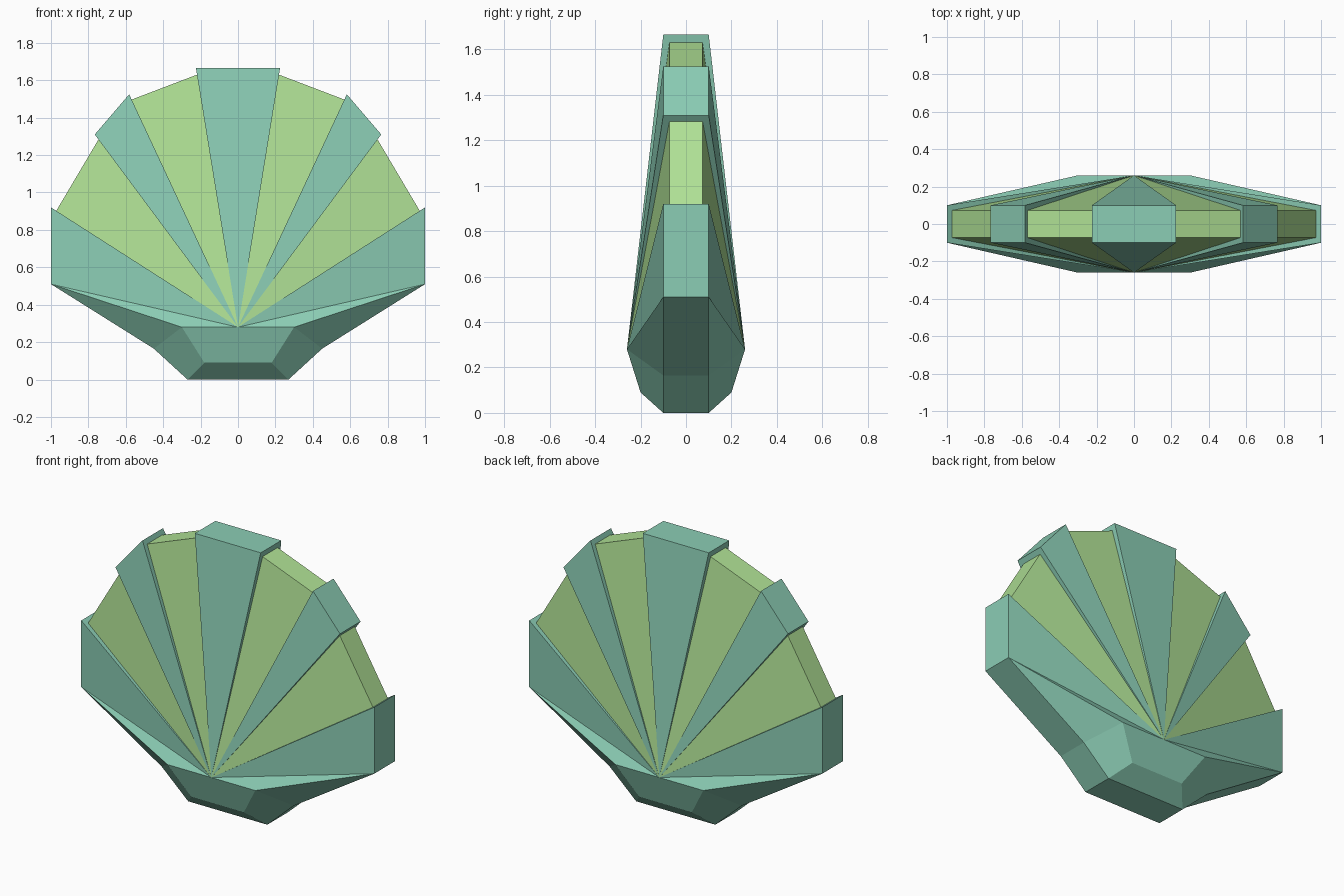
import bpy
import bmesh
from mathutils import Matrix, Vector

cube = bpy.data.objects.get("Cube")
if cube:
    bpy.data.objects.remove(cube, do_unlink=True)


def material(name, rgb):
    mat = bpy.data.materials.new(name)
    mat.use_nodes = True
    mat.diffuse_color = (*rgb, 1)
    mat.node_tree.nodes["Principled BSDF"].inputs["Base Color"].default_value = (*rgb, 1)
    return mat


TEAL = material("teal shell", (0.26, 0.61, 0.46))
GREEN = material("light green shell", (0.43, 0.75, 0.30))
HINGE_Y, HINGE_Z = 0.26, 0.28


def finish(bm, name, mat):
    bmesh.ops.recalc_face_normals(bm, faces=bm.faces)
    mesh = bpy.data.meshes.new(name)
    bm.to_mesh(mesh)
    bm.free()
    mesh.materials.append(mat)
    obj = bpy.data.objects.new(name, mesh)
    bpy.context.collection.objects.link(obj)


def wedge(name, start, end, half_depth, mat):
    """Solid fan blade from the hinge line out to a straight rim edge."""
    bm = bmesh.new()
    sides = []
    for sign in (-1, 1):
        points = [(0, sign * HINGE_Y, HINGE_Z)]
        points += [(x, sign * half_depth, z) for x, z in (start, end)]
        sides.append([bm.verts.new(p) for p in points])
    front, back = sides
    bm.faces.new(front)
    bm.faces.new(back)
    for i in range(3):
        j = (i + 1) % 3
        bm.faces.new((front[i], front[j], back[j], back[i]))
    finish(bm, name, mat)


def mirrored_wedge(name, start, end, half_depth, mat):
    for side, sign in (("left", 1), ("right", -1)):
        wedge(f"{side}_{name}", (sign * start[0], start[1]),
              (sign * end[0], end[1]), half_depth, mat)


def panel(name, start, end):
    """Recessed blade whose ends tuck slightly inside the ribs."""
    a, b = Vector(start), Vector(end)
    tuck = (b - a) * 0.04
    mirrored_wedge(name, a - tuck, b + tuck, 0.073, GREEN)


# Raised ribs
wedge("centre_rib", (-0.225, 1.665), (0.225, 1.665), 0.1, TEAL)
mirrored_wedge("upper_rib", (0.582, 1.525), (0.766, 1.31), 0.1, TEAL)
mirrored_wedge("lower_rib", (1.0, 0.92), (1.0, 0.51), 0.1, TEAL)

# Recessed panels between the ribs
panel("upper_panel", (0.219, 1.63), (0.568, 1.497))
panel("lower_panel", (0.745, 1.285), (0.97, 0.905))

# Faceted base: one quarter, mirrored both ways
quarter = {
    "hinge": (0, -HINGE_Y, HINGE_Z), "shoulder": (0.30, -HINGE_Y, HINGE_Z),
    "tip": (1.0, -0.1, 0.51), "elbow": (0.45, -0.1, 0.165),
    "foot": (0.27, -0.1, 0), "chin": (0.18, -0.2, 0.09),
    "chin_mid": (0, -0.2, 0.09), "foot_mid": (0, -0.1, 0),
}
for key in ("hinge", "tip", "elbow", "foot", "foot_mid"):
    x, y, z = quarter[key]
    quarter[key + "_core"] = (x, 0, z)
bm = bmesh.new()
v = {key: bm.verts.new(p) for key, p in quarter.items()}
for loop in (
    "hinge shoulder chin chin_mid",
    "chin foot foot_mid chin_mid",
    "shoulder elbow foot chin",
    "shoulder tip elbow",
    "hinge tip shoulder",
    "hinge tip tip_core hinge_core",
    "tip elbow elbow_core tip_core",
    "elbow foot foot_core elbow_core",
    "foot foot_mid foot_mid_core foot_core",
):
    bm.faces.new([v[key] for key in loop.split()])
for axis in "XY":
    bmesh.ops.mirror(bm, geom=bm.verts[:] + bm.edges[:] + bm.faces[:],
                     matrix=Matrix.Identity(4), merge_dist=0.0001, axis=axis)
bmesh.ops.remove_doubles(bm, verts=bm.verts, dist=0.0001)
finish(bm, "hinge_base", TEAL)
